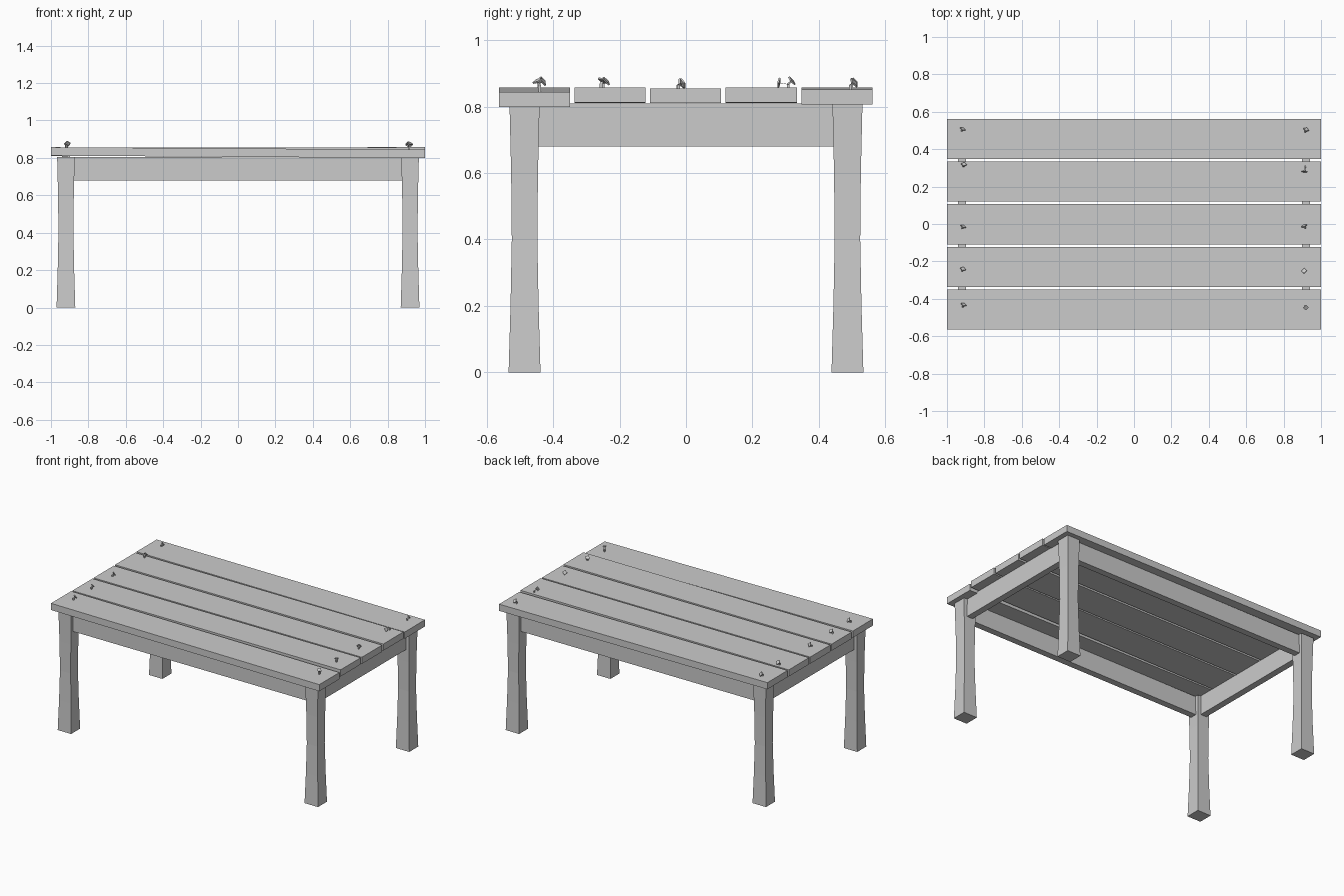
import bpy, bmesh, math
from mathutils import Vector

if "Cube" in bpy.data.objects:
    bpy.data.objects.remove(bpy.data.objects["Cube"])


def make_object(name, bm):
    bmesh.ops.recalc_face_normals(bm, faces=bm.faces)
    mesh = bpy.data.meshes.new(name)
    bm.to_mesh(mesh)
    bm.free()
    ob = bpy.data.objects.new(name, mesh)
    bpy.context.collection.objects.link(ob)
    return ob


def loft(bm, rings):
    loops = [[bm.verts.new(p) for p in r] for r in rings]
    n = len(loops[0])
    for a, b in zip(loops, loops[1:]):
        for i in range(n):
            j = (i + 1) % n
            bm.faces.new((a[i], a[j], b[j], b[i]))
    bm.faces.new(loops[0][::-1])
    bm.faces.new(loops[-1])


def box(name, x0, x1, y0, y1, z0, z1):
    bm = bmesh.new()
    loft(bm, [[(x0, y0, z), (x1, y0, z), (x1, y1, z), (x0, y1, z)] for z in (z0, z1)])
    return make_object(name, bm)


# Table top planks: y range, top height at left end and at right end
planks = [
    (-0.563, -0.349, 0.857, 0.844),
    (-0.336, -0.122, 0.855, 0.857),
    (-0.109, 0.106, 0.855, 0.855),
    (0.119, 0.334, 0.856, 0.857),
    (0.347, 0.562, 0.857, 0.851),
]
THICK = 0.045
for i, (y0, y1, zl, zr) in enumerate(planks):
    bm = bmesh.new()
    loft(bm, [[(x, y0, z - THICK), (x, y1, z - THICK), (x, y1, z), (x, y0, z)]
              for x, z in ((-1, zl), (1, zr))])
    make_object(f"top_plank_{i + 1}", bm)

# Slightly waisted square legs: height, half width
LX, LY = 0.92, 0.486
profile = [(0, 0.050), (0.2, 0.044), (0.4, 0.040), (0.6, 0.042), (0.806, 0.047)]
for sx, xn in ((-1, "left"), (1, "right")):
    for sy, yn in ((-1, "front"), (1, "back")):
        bm = bmesh.new()
        top = 0.801 if sx * sy < 0 and sy < 0 else 0.806
        loft(bm, [[(sx * LX + a * h, sy * LY + b * h * 0.96, min(z, top))
                   for a, b in ((-1, -1), (1, -1), (1, 1), (-1, 1))]
                  for z, h in profile])
        make_object(f"{yn}_{xn}_leg", bm)

# Aprons between the legs
for s, n in ((-1, "front"), (1, "back")):
    box(f"{n}_apron", -0.885, 0.885, s * LY - 0.022, s * LY + 0.022, 0.68, 0.805)
for s, n in ((-1, "left"), (1, "right")):
    box(f"{n}_apron", s * LX - 0.022, s * LX + 0.022, -0.445, 0.445, 0.68, 0.809)


# Bent nails: square shank with a kink, then a flat tilted head
def square(center, direction, half):
    u = direction.orthogonal().normalized()
    v = direction.cross(u).normalized()
    return [center + half * (u * a + v * b) for a, b in ((-1, -1), (1, -1), (1, 1), (-1, 1))]


def nail(name, x, y, z, lean, height):
    base = Vector((x, y, z - 0.01))
    kink = Vector((x, y, z + height * 0.45))
    tip = Vector((x + lean[0], y + lean[1], z + height - 0.008))
    d = (tip - kink).normalized()
    bm = bmesh.new()
    shank = [[c + Vector((a, b, 0)) * 0.004 for a, b in ((-1, -1), (1, -1), (1, 1), (-1, 1))]
             for c in (base, kink, tip)]
    loft(bm, shank)
    loft(bm, [square(tip, d, 0.011), square(tip + d * 0.005, d, 0.011)])
    make_object(name, bm)


# x, y, plank top, lean, height
nails = [
    (-0.915, -0.443, 0.857, (0.004, 0.010), 0.026),
    (-0.918, -0.250, 0.855, (0.003, 0.008), 0.028),
    (-0.918, -0.024, 0.855, (0.004, 0.008), 0.022),
    (-0.912, 0.308, 0.856, (0.002, 0.009), 0.028),
    (-0.920, 0.498, 0.857, (0.004, 0.008), 0.022),
    (0.915, -0.440, 0.845, (0.004, -0.006), 0.038),
    (0.914, -0.256, 0.857, (-0.003, 0.004), 0.027),
    (0.915, -0.022, 0.855, (-0.004, 0.010), 0.022),
    (0.915, 0.308, 0.857, (-0.004, -0.026), 0.022),
    (0.916, 0.494, 0.851, (0.004, 0.009), 0.028),
]
for i, args in enumerate(nails):
    nail(f"bent_nail_{i + 1}", *args)
